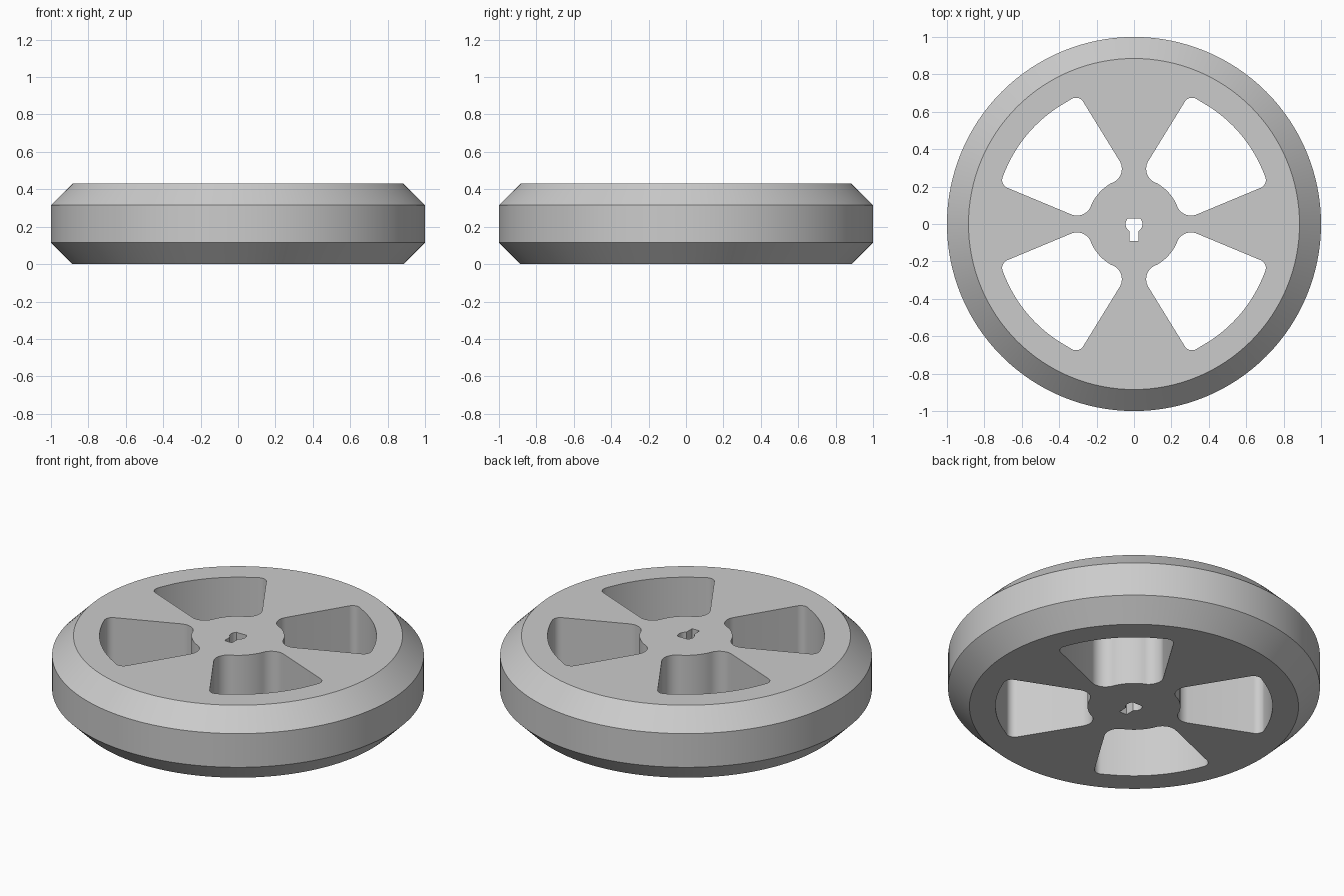
import bpy, bmesh
from math import radians, cos, sin

cube = bpy.data.objects.get("Cube")
if cube:
    bpy.data.objects.remove(cube, do_unlink=True)

HEIGHT, CHAMFER, SEGMENTS = 0.43, 0.115, 128

grey = bpy.data.materials.new("light grey")
grey.use_nodes = True
colour = (0.6, 0.6, 0.6, 1)
grey.diffuse_color = colour
grey.node_tree.nodes["Principled BSDF"].inputs["Base Color"].default_value = colour


def arc(cx, cy, r, start, end, steps):
    angles = [radians(start + (end - start) * i / steps) for i in range(steps + 1)]
    return [(cx + r * cos(a), cy + r * sin(a)) for a in angles]


def loft(name, rings):
    """Closed solid through rings of (outline, z)."""
    bm = bmesh.new()
    loops = [[bm.verts.new((x, y, z)) for x, y in pts] for pts, z in rings]
    n = len(loops[0])
    for low, high in zip(loops, loops[1:]):
        for i in range(n):
            j = (i + 1) % n
            bm.faces.new((low[i], low[j], high[j], high[i]))
    bm.faces.new(loops[0][::-1])
    bm.faces.new(loops[-1])
    bmesh.ops.remove_doubles(bm, verts=bm.verts, dist=0.0005)
    bmesh.ops.recalc_face_normals(bm, faces=bm.faces)
    mesh = bpy.data.meshes.new(name)
    bm.to_mesh(mesh)
    bm.free()
    mesh.materials.append(grey)
    obj = bpy.data.objects.new(name, mesh)
    bpy.context.collection.objects.link(obj)
    return obj


def activate(obj):
    bpy.ops.object.select_all(action='DESELECT')
    obj.select_set(True)
    bpy.context.view_layer.objects.active = obj


def cut(obj, outline):
    """Cut a straight hole with the given outline through the body."""
    cutter = loft("hole_cutter", [(outline, -0.1), (outline, HEIGHT + 0.1)])
    cutter.hide_render = True
    activate(obj)
    mod = obj.modifiers.new("hole", 'BOOLEAN')
    mod.operation, mod.solver, mod.object = 'DIFFERENCE', 'EXACT', cutter
    bpy.ops.object.modifier_apply(modifier=mod.name)
    bpy.data.objects.remove(cutter, do_unlink=True)


# Wheel body with chamfered rims
def circle(r):
    return arc(0, 0, r, 0, 360, SEGMENTS)[:-1]


inner, outer = circle(1 - CHAMFER), circle(1)
wheel = loft("wheel", [(inner, 0), (outer, CHAMFER),
                       (outer, HEIGHT - CHAMFER), (inner, HEIGHT)])

# Four rounded windows between the flared spokes
window = (arc(0.305, 0.125, 0.08, 202.3, 292.6, 12)
          + arc(0.66, 0.235, 0.045, -67.4, 19.6, 10)
          + arc(0, 0, 0.745, 19.6, 63.8, 16)[1:-1]
          + arc(0.31, 0.63, 0.045, 63.8, 148.4, 10)
          + arc(0.145, 0.295, 0.08, 148.4, 243.8, 12)
          + arc(0, 0, 0.25, 63.8, 22.3, 12)[1:-1])
for sx in (1, -1):
    for sy in (1, -1):
        cut(wheel, [(x * sx, y * sy) for x, y in window])

# Keyed axle hole: flat-topped circle with a slot towards the front
keyhole = (arc(0, 0, 0.045, -57, 43, 12) + arc(0, 0, 0.045, 137, 237, 12)
           + [(-0.0245, -0.092), (0.0245, -0.092)])
cut(wheel, keyhole)

activate(wheel)
bpy.ops.object.shade_smooth_by_angle(angle=radians(30))
